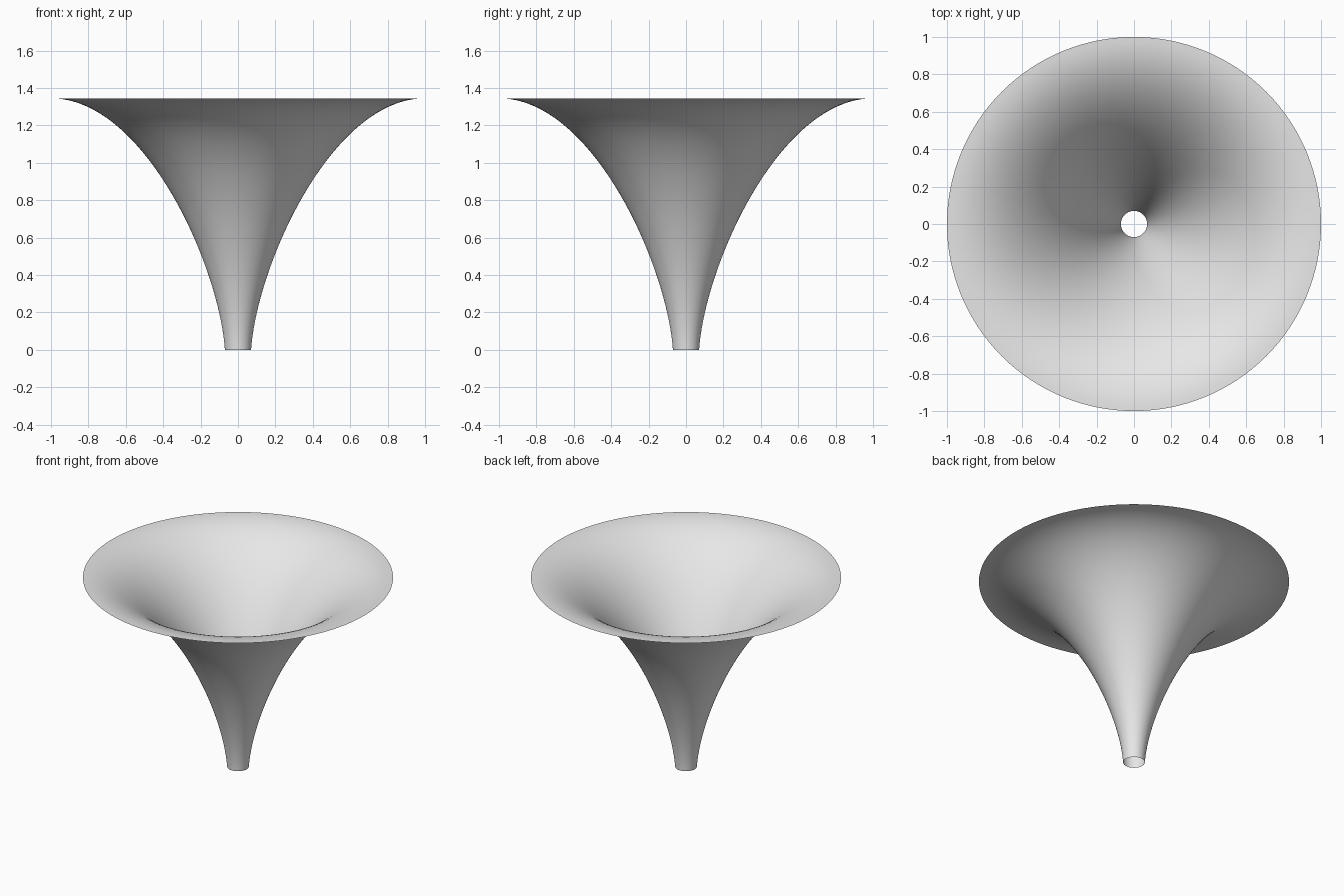
import bpy
import bmesh
from math import tau
from mathutils import Vector
from mathutils.geometry import interpolate_bezier

default_cube = bpy.data.objects.get("Cube")
if default_cube:
    bpy.data.objects.remove(default_cube, do_unlink=True)

SEGMENTS = 128
RINGS = 48


def make_material(name, color):
    mat = bpy.data.materials.new(name)
    mat.use_nodes = True
    mat.diffuse_color = color
    mat.node_tree.nodes["Principled BSDF"].inputs["Base Color"].default_value = color
    return mat


# Flared profile: steep at the spout, flat at the rim
profile = interpolate_bezier(
    Vector((0.07, 0, 0)), Vector((0.10, 0, 0.45)),
    Vector((0.50, 0, 1.345)), Vector((1.0, 0, 1.345)), RINGS)

# Open, single-walled horn spun around the vertical axis
bm = bmesh.new()
verts = [bm.verts.new(p) for p in profile]
edges = [bm.edges.new(pair) for pair in zip(verts, verts[1:])]
bmesh.ops.spin(bm, geom=verts + edges, cent=(0, 0, 0), axis=(0, 0, 1),
               angle=tau, steps=SEGMENTS, use_duplicate=False)
bmesh.ops.remove_doubles(bm, verts=bm.verts, dist=0.0001)

# Face the outer wall away from the axis
bm.normal_update()
inward = [f for f in bm.faces
          if f.normal.dot(f.calc_center_median() * Vector((1, 1, 0))) < 0]
bmesh.ops.reverse_faces(bm, faces=inward)
for face in bm.faces:
    face.smooth = True

mesh = bpy.data.meshes.new("flared_horn")
bm.to_mesh(mesh)
bm.free()
mesh.materials.append(make_material("light grey", (0.8, 0.8, 0.8, 1)))
horn = bpy.data.objects.new("flared_horn", mesh)
bpy.context.collection.objects.link(horn)
